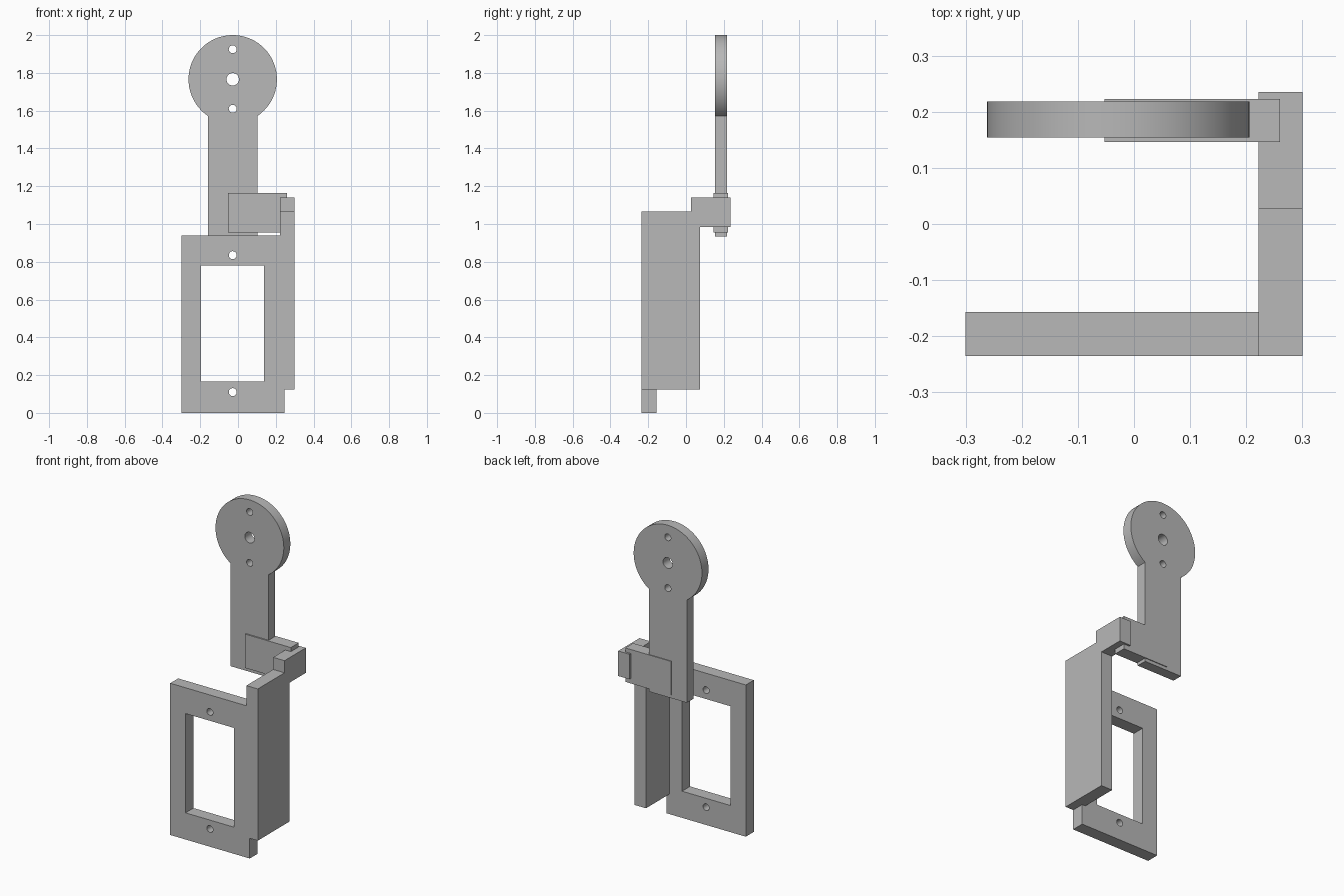
import bpy, bmesh, math
from mathutils import Matrix, Vector

default = bpy.data.objects.get("Cube")
if default:
    bpy.data.objects.remove(default, do_unlink=True)

grey = bpy.data.materials.new("plain_grey")
grey.use_nodes = True
GREY = (0.48, 0.48, 0.48, 1)
grey.diffuse_color = GREY
grey.node_tree.nodes["Principled BSDF"].inputs["Base Color"].default_value = GREY


def add_object(name, bm):
    mesh = bpy.data.meshes.new(name)
    bm.to_mesh(mesh)
    bm.free()
    mesh.materials.clear()
    mesh.materials.append(grey)
    obj = bpy.data.objects.new(name, mesh)
    bpy.context.collection.objects.link(obj)
    return obj


def box(name, x, y, z):
    """Block spanning the given (low, high) ranges."""
    spans = (x, y, z)
    size = Vector([b - a for a, b in spans])
    centre = Vector([(a + b) / 2 for a, b in spans])
    bm = bmesh.new()
    bmesh.ops.create_cube(bm, size=1)
    bmesh.ops.scale(bm, vec=size, verts=bm.verts)
    bmesh.ops.translate(bm, vec=centre, verts=bm.verts)
    return add_object(name, bm)


def arc(cx, cz, r, start=0.0, end=2 * math.pi, n=32, closed=True):
    steps = n if closed else n - 1
    return [(cx + r * math.cos(start + (end - start) * i / steps),
             cz + r * math.sin(start + (end - start) * i / steps)) for i in range(n)]


def rect(x0, x1, z0, z1):
    return [(x0, z0), (x1, z0), (x1, z1), (x0, z1)]


def plate(name, loops, y0, y1):
    """Upright plate: first loop is the outline, the others are openings."""
    curve = bpy.data.curves.new(name + "_profile", "CURVE")
    curve.dimensions = "2D"
    curve.fill_mode = "BOTH"
    curve.extrude = (y1 - y0) / 2
    for loop in loops:
        spline = curve.splines.new("POLY")
        spline.points.add(len(loop) - 1)
        for point, (x, z) in zip(spline.points, loop):
            point.co = (x, z, 0, 1)
        spline.use_cyclic_u = True
    helper = bpy.data.objects.new(name + "_profile", curve)
    bpy.context.collection.objects.link(helper)
    depsgraph = bpy.context.evaluated_depsgraph_get()
    flat = bpy.data.meshes.new_from_object(helper.evaluated_get(depsgraph))
    bpy.data.objects.remove(helper, do_unlink=True)

    # Stand the profile upright and weld caps to walls
    bm = bmesh.new()
    bm.from_mesh(flat)
    bpy.data.meshes.remove(flat)
    bm.transform(Matrix.Translation((0, (y0 + y1) / 2, 0)) @ Matrix.Rotation(math.pi / 2, 4, "X"))
    bmesh.ops.remove_doubles(bm, verts=bm.verts, dist=0.0001)
    bmesh.ops.recalc_face_normals(bm, faces=bm.faces)
    obj = add_object(name, bm)
    bpy.ops.object.select_all(action="DESELECT")
    obj.select_set(True)
    bpy.context.view_layer.objects.active = obj
    bpy.ops.object.shade_smooth_by_angle(angle=math.radians(30))


MID = -0.028  # shared centre line of the holes

# Window frame with two screw holes
plate("window_frame", [
    rect(-0.30, 0.245, 0, 0.94),
    rect(-0.195, 0.137, 0.165, 0.78),
    arc(MID, 0.835, 0.021),
    arc(MID, 0.11, 0.021),
], -0.235, -0.157)

# Side wall and the raised tab behind it
box("side_wall", (0.222, 0.30), (-0.235, 0.075), (0.125, 1.065))
box("wall_tab", (0.222, 0.30), (0.027, 0.235), (0.985, 1.14))

# Block joining the tab to the arm
box("cross_block", (-0.053, 0.26), (0.146, 0.223), (0.955, 1.165))

# Arm ending in a round drilled head
HEAD_Z, HEAD_R, HALF = 1.766, 0.234, 0.13
a = math.asin(HALF / HEAD_R)
outline = [(MID - HALF, 0.935), (MID + HALF, 0.935)]
outline += arc(MID, HEAD_Z, HEAD_R, a - math.pi / 2, 1.5 * math.pi - a, 72, closed=False)
plate("round_head_arm", [
    outline,
    arc(MID, HEAD_Z, 0.033),
    arc(MID, 1.925, 0.021),
    arc(MID, 1.61, 0.021),
], 0.154, 0.218)
